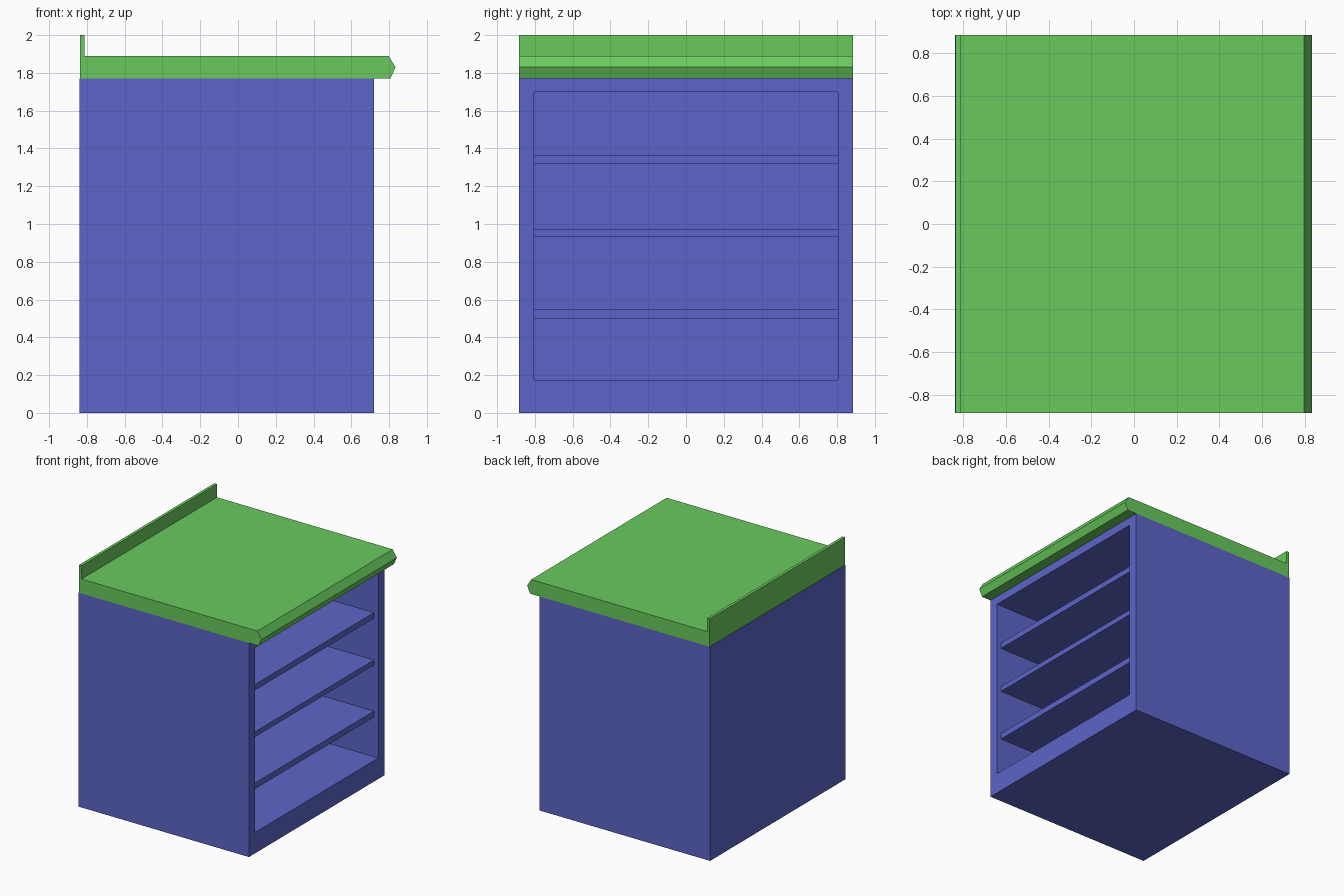
import bpy, bmesh

if "Cube" in bpy.data.objects:
    bpy.data.objects.remove(bpy.data.objects["Cube"])

HALF_Y = 0.885
BACK_X, FRONT_X = -0.84, 0.72
OPEN_Y, OPEN_Z0, OPEN_Z1 = 0.806, 0.173, 1.70
INNER_BACK_X = -0.76


def material(name, color):
    m = bpy.data.materials.new(name)
    m.diffuse_color = color
    m.use_nodes = True
    m.node_tree.nodes["Principled BSDF"].inputs["Base Color"].default_value = m.diffuse_color
    return m


def finish(bm, name, mat):
    bmesh.ops.recalc_face_normals(bm, faces=bm.faces)
    mesh = bpy.data.meshes.new(name)
    bm.to_mesh(mesh)
    bm.free()
    mesh.materials.append(mat)
    obj = bpy.data.objects.new(name, mesh)
    bpy.context.collection.objects.link(obj)
    return obj


def box(bm, x0, x1, y0, y1, z0, z1):
    verts = bmesh.ops.create_cube(bm, size=1)["verts"]
    for v in verts:
        v.co = (x1 if v.co.x > 0 else x0,
                y1 if v.co.y > 0 else y0,
                z1 if v.co.z > 0 else z0)


blue = material("cabinet_blue", (0.11, 0.13, 0.58, 1))
green = material("counter_green", (0.14, 0.59, 0.11, 1))

# Cabinet body: a box whose +x face is inset and pushed inwards
bm = bmesh.new()
box(bm, BACK_X, FRONT_X, -HALF_Y, HALF_Y, 0, 1.77)
bm.normal_update()
face = max(bm.faces, key=lambda f: f.normal.x)
bmesh.ops.inset_region(bm, faces=[face], thickness=0.05)
for v in face.verts:
    v.co.y = OPEN_Y if v.co.y > 0 else -OPEN_Y
    v.co.z = OPEN_Z1 if v.co.z > 0.9 else OPEN_Z0
back = bmesh.ops.extrude_discrete_faces(bm, faces=[face])["faces"][0]
for v in back.verts:
    v.co.x = INNER_BACK_X
finish(bm, "cabinet_body", blue)

# Shelves, set slightly behind the opening
for i, (z0, z1) in enumerate([(0.50, 0.55), (0.93, 0.973), (1.317, 1.365)]):
    bm = bmesh.new()
    box(bm, INNER_BACK_X, 0.68, -OPEN_Y, OPEN_Y, z0, z1)
    finish(bm, f"shelf_{i + 1}", blue)

# Countertop with pointed nosing and rear upstand, extruded along y
profile = [(-0.836, 1.77), (0.807, 1.77), (0.834, 1.83), (0.797, 1.89),
           (-0.812, 1.89), (-0.812, 2.0), (-0.836, 2.0)]
bm = bmesh.new()
end = bm.faces.new([bm.verts.new((x, -HALF_Y, z)) for x, z in profile])
ext = bmesh.ops.extrude_face_region(bm, geom=[end])["geom"]
bmesh.ops.translate(bm, vec=(0, 2 * HALF_Y, 0),
                    verts=[g for g in ext if isinstance(g, bmesh.types.BMVert)])
finish(bm, "countertop", green)
